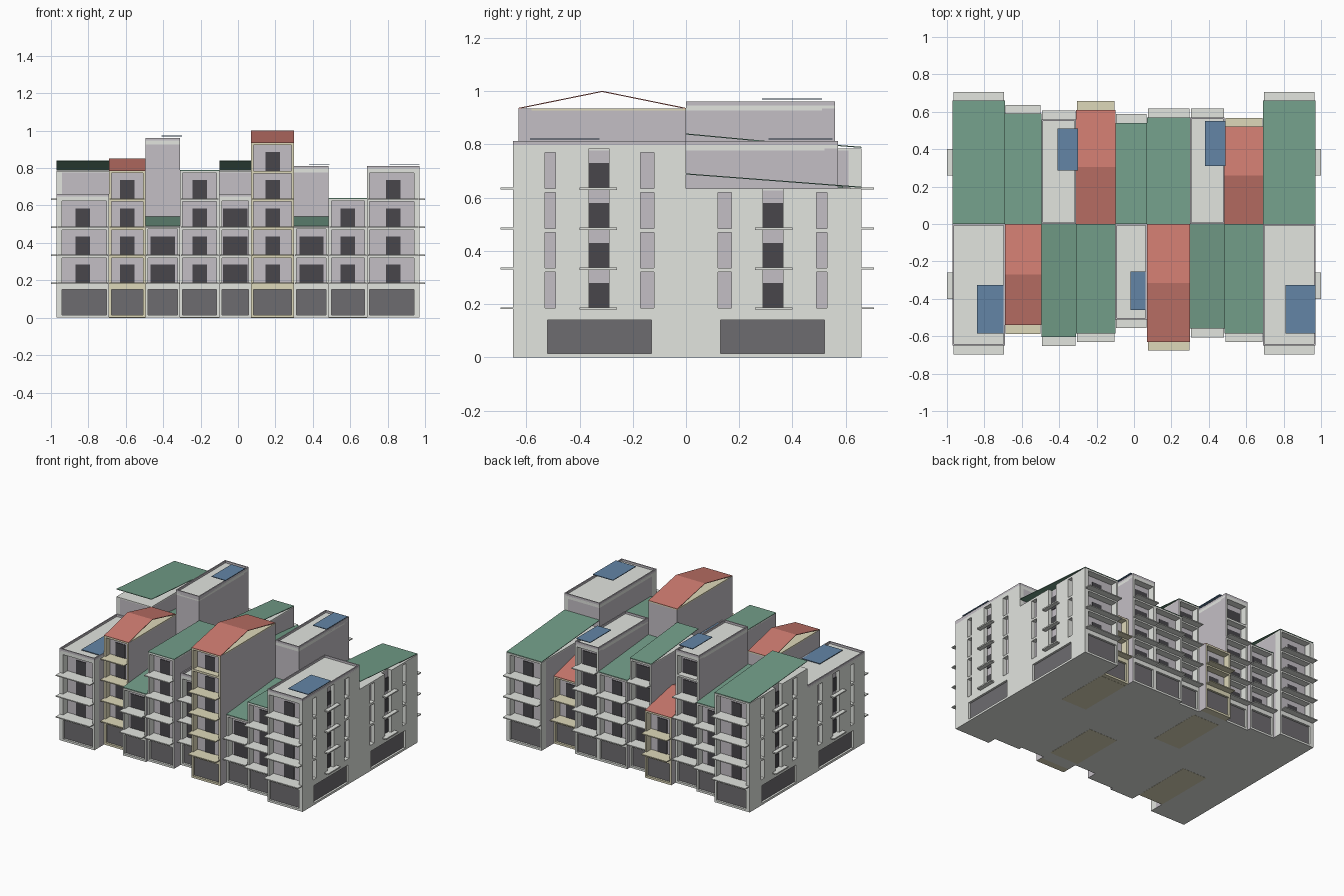
import bpy

cube = bpy.data.objects.get("Cube")
if cube:
    bpy.data.objects.remove(cube)


def material(name, rgb):
    m = bpy.data.materials.new(name)
    m.use_nodes = True
    m.diffuse_color = (*rgb, 1)
    m.node_tree.nodes["Principled BSDF"].inputs["Base Color"].default_value = (*rgb, 1)
    return m


LIGHT = material("light_render", (.76, .78, .74))
WALL = material("lilac_grey_wall", (.55, .52, .56))
CREAM = material("cream_render", (.73, .69, .49))
GREEN = material("green_roof", (.17, .34, .25))
RED = material("red_roof", (.59, .19, .155))
BLUE = material("blue_panel", (.125, .235, .38))
GROUND = material("dark_shopfront", (.155, .15, .16))
GLASS = material("dark_window", (.065, .062, .07))


def mesh(name, verts, faces, *mats):
    me = bpy.data.meshes.new(name)
    me.from_pydata(verts, [], faces)
    for m in mats:
        me.materials.append(m)
    ob = bpy.data.objects.new(name, me)
    bpy.context.collection.objects.link(ob)
    return ob


# first face looks down, last two look to -x and +x
BOX = [(0, 2, 3, 1), (4, 5, 7, 6), (0, 1, 5, 4), (2, 6, 7, 3), (0, 4, 6, 2), (1, 3, 7, 5)]


def box(name, xs, ys, zs, *mats):
    xs, ys, zs = sorted(xs), sorted(ys), sorted(zs)
    return mesh(name, [(x, y, z) for z in zs for y in ys for x in xs], BOX, *mats)


def sheet(name, xs, start, end, mat):
    """Thin sloping roof sheet between two (y, z) points."""
    (y0, z0), (y1, z1) = sorted((start, end))
    verts = [(x, y, z + d) for d in (-.004, 0) for y, z in ((y0, z0), (y1, z1)) for x in xs]
    mesh(name, verts, BOX, mat)


BASE, STOREY = .185, .15
RECESS, SKIN, PIER = .05, .03, .014


def level(n):
    return BASE + STOREY * n


def end_wall(label, side, s, depth, floors):
    """Clad gable wall with recessed strips, windows and balconies."""
    top = level(floors)
    xs = (side * (.97 - SKIN), side * .97)
    for a, b in ((0, .12), (.17, .29), (.365, .49), (.53, depth)):
        box(label + "_end_panel", xs, (s * a, s * b), (BASE, top), LIGHT)
    box(label + "_end_plinth", xs, (0, s * depth), (0, .015), LIGHT)
    box(label + "_end_fascia", xs, (0, s * depth), (.14, BASE), LIGHT)
    for a, b in ((0, .13), (.52, depth)):
        box(label + "_end_pier", xs, (s * a, s * b), (.015, .14), LIGHT)
    box(label + "_end_shopfront", (side * .94, side * .955), (s * .13, s * .52), (.015, .14), GROUND)
    for n in range(floors):
        z = level(n)
        box(label + "_end_window", (side * .94, side * .945), (s * .29, s * .365), (z, z + .095), GLASS)
        box(label + "_end_balcony", (side * .97, side), (s * .26, s * .40), (z - .006, z + .003), LIGHT)
        for a, b in ((.12, .17), (.49, .53)):
            box(label + "_end_belt", xs, (s * a, s * b), (z + STOREY - .015, z + STOREY), LIGHT)


def column(label, xs, s, depth, floors, kind, wide_glass=False):
    """One terrace slice: body, framed facade, balconies and roof."""
    x0, x1 = xs
    top = level(floors)
    trim = CREAM if kind == "gable" else LIGHT
    yf, yb = s * depth, s * (depth - RECESS)
    at_end = x0 < -.96 or x1 > .96
    bx0 = x0 + SKIN if x0 < -.96 else x0
    bx1 = x1 - SKIN if x1 > .96 else x1
    body = box(label + "_body", (bx0, bx1), (0, yb), (0, top - .008), WALL, LIGHT)
    body.data.polygons[0].material_index = 1
    box(label + "_top_slab", (bx0, bx1), (0, yb), (top - .008, top), trim)

    # facade frame, its outer flanks in wall colour
    for a, b, outer in ((x0, x0 + PIER, 4), (x1 - PIER, x1, 5)):
        pier = box(label + "_pier", (a, b), (yb, yf), (0, top), trim, WALL)
        if not at_end:
            pier.data.polygons[outer].material_index = 1
    inner = (x0 + PIER, x1 - PIER)
    box(label + "_plinth", inner, (yb, yf), (0, .015), trim)
    box(label + "_fascia", inner, (yb, yf), (.15, BASE), trim)
    box(label + "_cornice", inner, (yb, yf), (top - .012, top), trim)
    box(label + "_shopfront", inner, (yb, yf - s * .015), (.015, .15), GROUND)

    # storeys, the fifth one without a balcony
    mid = (x0 + x1) / 2
    half = .065 if wide_glass else .039
    for n in range(floors):
        z = level(n)
        box(label + "_window", (mid - half, mid + half), (yb, yb + s * .004), (z, z + .1), GLASS)
        if n < 4:
            box(label + "_balcony", (x0 + .004, x1 - .004), (yb, yf + s * .047), (z - .004, z + .003), trim)
        if n:
            box(label + "_spandrel", inner, (yb, yf), (z - .015, z), trim)

    # roof
    if kind == "gable":
        ridge = (yf / 2, top + .066)
        sheet(label + "_outer_roof", xs, (yf, top + .002), ridge, RED)
        sheet(label + "_inner_roof", xs, ridge, (0, top + .002), RED)
        box(label + "_cream_floor", xs, (s * .09, s * .49), (-.001, .003), CREAM)
    elif kind == "slope":
        sheet(label + "_sloped_roof", xs, (yf, top + .006), (0, top + .056), GREEN)
    elif kind == "level":
        sheet(label + "_level_roof", xs, (yf, top + .004), (0, top + .005), GREEN)
    else:
        box(label + "_flat_roof", xs, (0, yf), (top, top + .012), LIGHT)
        w = .008
        rim = (top, top + .027)
        for a, b in ((x0, x0 + w), (x1 - w, x1)):
            box(label + "_parapet_side", (a, b), (0, yf), rim, WALL)
        for a, b in ((0, s * w), (yf - s * w, yf)):
            box(label + "_parapet_cross", xs, (a, b), rim, WALL)

    # exposed ends of the terrace
    if at_end:
        end_wall(label, -1 if x0 < 0 else 1, s, depth, floors)


EDGES = [-.97, -.69, -.495, -.31, -.10, .07, .30, .485, .69, .97]
GLAZED = (2, 4, 6)
FRONT = [(.65, 3, "flat"), (.54, 4, "gable"), (.605, 2, "slope"), (.585, 4, "level"),
         (.51, 3, "flat"), (.63, 5, "gable"), (.56, 2, "slope"), (.585, 3, "level"),
         (.65, 4, "flat")]
BACK = [(.66, 4, "slope"), (.59, 3, "slope"), (.56, 5, "flat"), (.61, 2, "gable"),
        (.54, 4, "slope"), (.57, 3, "slope"), (.57, 4, "flat"), (.52, 2, "gable"),
        (.66, 3, "slope")]

for row, s, specs in (("front", -1, FRONT), ("back", 1, BACK)):
    for i, (depth, floors, kind) in enumerate(specs):
        column(f"{row}_house_{i + 1}", (EDGES[i], EDGES[i + 1]), s, depth, floors, kind, i in GLAZED)

# blue panels just above the flat roofs
for xs, ys, floors, lift in (((-.84, -.69), (-.585, -.325), 3, .022),
                             ((.81, .97), (-.585, -.325), 4, .033),
                             ((-.02, .07), (-.46, -.255), 3, .022),
                             ((-.41, -.30), (.285, .51), 5, .033),
                             ((.38, .49), (.31, .55), 4, .033)):
    z = level(floors) + lift
    box("roof_panel", xs, ys, (z, z + .005), BLUE)
